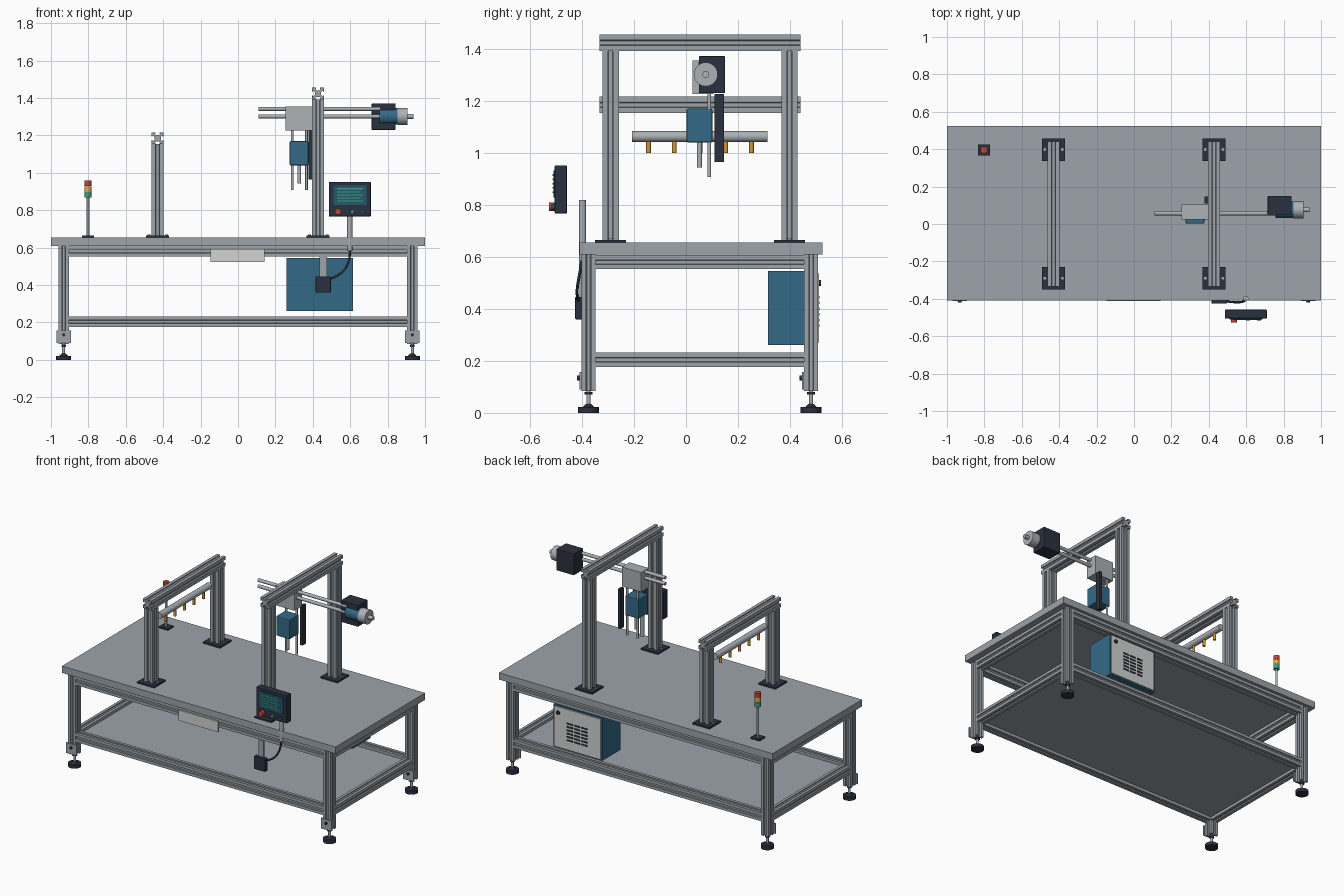
import bpy
import bmesh
from mathutils import Vector, Matrix

if "Cube" in bpy.data.objects:
    bpy.data.objects.remove(bpy.data.objects["Cube"], do_unlink=True)


def material(name, *rgb):
    """Flat material from sRGB bytes."""
    lin = [((c / 255 + 0.055) / 1.055) ** 2.4 for c in rgb] + [1]
    m = bpy.data.materials.new(name)
    m.use_nodes = True
    m.diffuse_color = lin
    m.node_tree.nodes["Principled BSDF"].inputs["Base Color"].default_value = lin
    return m


ALU = material("aluminium grey", 156, 164, 170)
STEEL = material("light steel", 172, 177, 180)
PALE = material("pale panel", 208, 212, 210)
BLUE = material("machine blue", 52, 106, 134)
DARK = material("dark slate", 42, 49, 62)
BRASS = material("brass orange", 212, 150, 50)
RED = material("signal red", 196, 66, 56)
YELLOW = material("signal yellow", 222, 172, 76)
GREEN = material("signal green", 62, 160, 128)
SCREEN = material("screen teal", 38, 86, 110)


def finish(name, bm, mat):
    bmesh.ops.recalc_face_normals(bm, faces=bm.faces)
    me = bpy.data.meshes.new(name)
    bm.to_mesh(me)
    bm.free()
    me.materials.append(mat)
    ob = bpy.data.objects.new(name, me)
    bpy.context.scene.collection.objects.link(ob)
    return ob


def box(name, x, y, z, mat, bevel=0):
    """Box from (low, high) ranges on each axis."""
    bm = bmesh.new()
    bmesh.ops.create_cube(bm, size=1)
    for v in bm.verts:
        v.co = [r[0] if c < 0 else r[1] for c, r in zip(v.co, (x, y, z))]
    if bevel:
        bmesh.ops.bevel(bm, geom=bm.edges[:], offset=bevel, segments=2,
                        profile=0.5, affect='EDGES')
    return finish(name, bm, mat)


def around(c, half):
    return c - half, c + half


def align(p0, p1):
    d = Vector(p1) - Vector(p0)
    return Matrix.Translation((Vector(p0) + Vector(p1)) / 2) @ d.to_track_quat('Z', 'Y').to_matrix().to_4x4(), d.length


def rod(name, p0, p1, r, mat, r2=None, sides=24):
    """Cylinder or cone between two points."""
    bm = bmesh.new()
    m, length = align(p0, p1)
    bmesh.ops.create_cone(bm, cap_ends=True, segments=sides, radius1=r,
                          radius2=r if r2 is None else r2, depth=length, matrix=m)
    for f in bm.faces:
        f.smooth = len(f.verts) == 4
    return finish(name, bm, mat)


def extrusion(name, p0, p1, size):
    """Square slotted profile swept between two points."""
    side = [(-.5, -.5), (-.16, -.5), (-.16, -.41), (-.27, -.41), (-.12, -.27),
            (.12, -.27), (.27, -.41), (.16, -.41), (.16, -.5)]
    ring = []
    for _ in range(4):
        ring += side
        side = [(-b, a) for a, b in side]
    bm = bmesh.new()
    m, length = align(p0, p1)
    base = bm.faces.new([bm.verts.new((a * size, b * size, -length / 2)) for a, b in ring])
    new = bmesh.ops.extrude_face_region(bm, geom=[base], use_keep_orig=True)["geom"]
    bmesh.ops.translate(bm, vec=(0, 0, length),
                        verts=[v for v in new if isinstance(v, bmesh.types.BMVert)])
    bm.transform(m)
    return finish(name, bm, ALU)


# Table: top, shelf, legs, feet and rails
LX, YF, YB, P = 0.932, -0.375, 0.481, 0.055
box("tabletop", (-1, 1), (-0.41, 0.525), (0.61, 0.655), ALU)
box("shelf", (-LX, LX), (YF, YB), (0.198, 0.212), ALU)
for sx in (-LX, LX):
    for y in (YF, YB):
        extrusion("leg", (sx, y, 0.085), (sx, y, 0.61), P)
        rod("foot_pad", (sx, y, 0), (sx, y, 0.022), 0.04, DARK)
        rod("foot_hub", (sx, y, 0.022), (sx, y, 0.034), 0.022, DARK, 0.011)
        rod("foot_stem", (sx, y, 0.03), (sx, y, 0.09), 0.008, STEEL)
        rod("foot_nut", (sx, y, 0.07), (sx, y, 0.081), 0.015, DARK, sides=6)
        front = y - P / 2
        box("leg_bracket", around(sx, 0.039), (front - 0.008, front), (0.09, 0.158), ALU)
        rod("bracket_bolt", (sx, front - 0.016, 0.134), (sx, front, 0.134), 0.009, DARK, sides=12)
for z in (0.204, 0.58):
    for y in (YF, YB):
        extrusion("long_rail", (-LX + P / 2, y, z), (LX - P / 2, y, z), P)
    for x in (-LX, LX):
        extrusion("side_rail", (x, YF + P / 2, z), (x, YB - P / 2, z), P)
box("front_plate", (-0.147, 0.143), (-0.412, -0.4), (0.524, 0.594), PALE)

# Control cabinet with vented door at the back
box("cabinet", (0.26, 0.615), (0.315, 0.503), (0.262, 0.545), BLUE)
box("cabinet_door", (0.268, 0.607), (0.503, 0.511), (0.27, 0.537), PALE)
for col in range(3):
    for row in range(6):
        box("vent_slot", around(0.385 + col * 0.053, 0.021), (0.511, 0.514),
            around(0.335 + row * 0.022, 0.005), DARK)
rod("door_lock", (0.575, 0.511, 0.5), (0.575, 0.52, 0.5), 0.012, DARK, sides=16)

# Two gantries
G = 0.063
for x, top in ((-0.43, 1.216), (0.428, 1.455)):
    for y in (-0.29, 0.398):
        box("post_base", around(x, 0.062), around(y, 0.06), (0.655, 0.665), DARK)
        extrusion("gantry_post", (x, y, 0.665), (x, y, top - G), G)
        for dx in (-0.047, 0.047):
            rod("base_bolt", (x + dx, y, 0.665), (x + dx, y, 0.671), 0.008, STEEL, sides=12)
    extrusion("gantry_beam", (x, -0.333, top - G / 2), (x, 0.44, top - G / 2), G)

# Spray bar with nozzles
rod("spray_bar", (-0.43, -0.208, 1.063), (-0.43, 0.313, 1.063), 0.021, STEEL)
for i in range(5):
    y = -0.144 + i * 0.099
    rod("nozzle", (-0.43, y, 1.0), (-0.43, y, 1.046), 0.009, BRASS, sides=12)

# Signal tower
SX, SY = -0.802, 0.396
box("signal_base", around(SX, 0.033), around(SY, 0.03), (0.655, 0.664), DARK)
rod("signal_pole", (SX, SY, 0.66), (SX, SY, 0.868), 0.007, STEEL)
for i, mat in enumerate((GREEN, YELLOW, RED)):
    z = 0.867 + i * 0.031
    rod("signal_lamp", (SX, SY, z), (SX, SY, z + 0.03), 0.019, mat)

# Linear axis, carriage and lifting cylinder
for z in (1.342, 1.302):
    rod("guide_rail", (0.11, 0.057, z), (0.76, 0.057, z), 0.011, STEEL)
box("carriage", (0.255, 0.396), (0.025, 0.105), (1.227, 1.355), STEEL)
box("lift_body", (0.276, 0.376), (0.002, 0.101), (1.04, 1.17), BLUE, 0.006)
for x in (0.29, 0.366):
    rod("lift_guide", (x, 0.09, 0.908), (x, 0.09, 1.23), 0.007, STEEL)
rod("lift_piston", (0.328, 0.052, 0.943), (0.328, 0.052, 1.06), 0.01, STEEL)
box("cable_duct", (0.378, 0.396), (0.11, 0.146), (0.965, 1.226), DARK)

# Drive motor
box("gearbox", (0.715, 0.842), (0.05, 0.15), (1.23, 1.372), DARK, 0.003)
for name, x0, x1, r, mat in (("motor_body", 0.757, 0.853, 0.044, BLUE),
                             ("motor_cap", 0.853, 0.905, 0.046, STEEL),
                             ("motor_shaft", 0.905, 0.937, 0.013, STEEL)):
    rod(name, (x0, 0.076, 1.302), (x1, 0.076, 1.302), r, mat)

# Operator panel on its pole
FACE = -0.505
box("operator_panel", (0.486, 0.71), (FACE, -0.458), (0.767, 0.952), DARK, 0.004)
box("panel_screen", (0.51, 0.687), (FACE - 0.005, FACE), (0.828, 0.933), SCREEN)
for i in range(5):
    box("screen_line", (0.53, 0.655 if i % 2 else 0.668), (FACE - 0.008, FACE - 0.005),
        around(0.915 - i * 0.0165, 0.003), GREEN)
for name, x, r, depth, mat in (("stop_button", 0.535, 0.017, 0.022, RED),
                               ("start_button", 0.61, 0.01, 0.012, GREEN),
                               ("panel_button", 0.668, 0.01, 0.012, SCREEN)):
    rod(name, (x, FACE, 0.793), (x, FACE - depth, 0.793), r, mat, sides=16)
rod("panel_pole", (0.598, -0.398, 0.585), (0.598, -0.398, 0.818), 0.014, STEEL)

# Junction box, its hanger and the cable
box("junction_hanger", (0.437, 0.475), (-0.41, -0.4), (0.44, 0.553), ALU)
box("junction_box", (0.415, 0.496), (-0.426, -0.4), (0.36, 0.446), DARK, 0.003)
curve = bpy.data.curves.new("cable_path", 'CURVE')
curve.dimensions = '3D'
curve.bevel_depth = 0.006
curve.bevel_resolution = 2
path = [(0.598, -0.4, 0.6), (0.6, -0.405, 0.55), (0.585, -0.42, 0.49),
        (0.54, -0.42, 0.45), (0.485, -0.413, 0.43)]
spline = curve.splines.new('NURBS')
spline.points.add(len(path) - 1)
for pt, co in zip(spline.points, path):
    pt.co = (*co, 1)
spline.use_endpoint_u = True
spline.order_u = 4
helper = bpy.data.objects.new("cable_helper", curve)
bpy.context.scene.collection.objects.link(helper)
bpy.context.view_layer.update()
mesh = bpy.data.meshes.new_from_object(helper.evaluated_get(bpy.context.evaluated_depsgraph_get()))
bpy.data.objects.remove(helper, do_unlink=True)
mesh.materials.clear()
mesh.materials.append(DARK)
cable = bpy.data.objects.new("panel_cable", mesh)
bpy.context.scene.collection.objects.link(cable)
